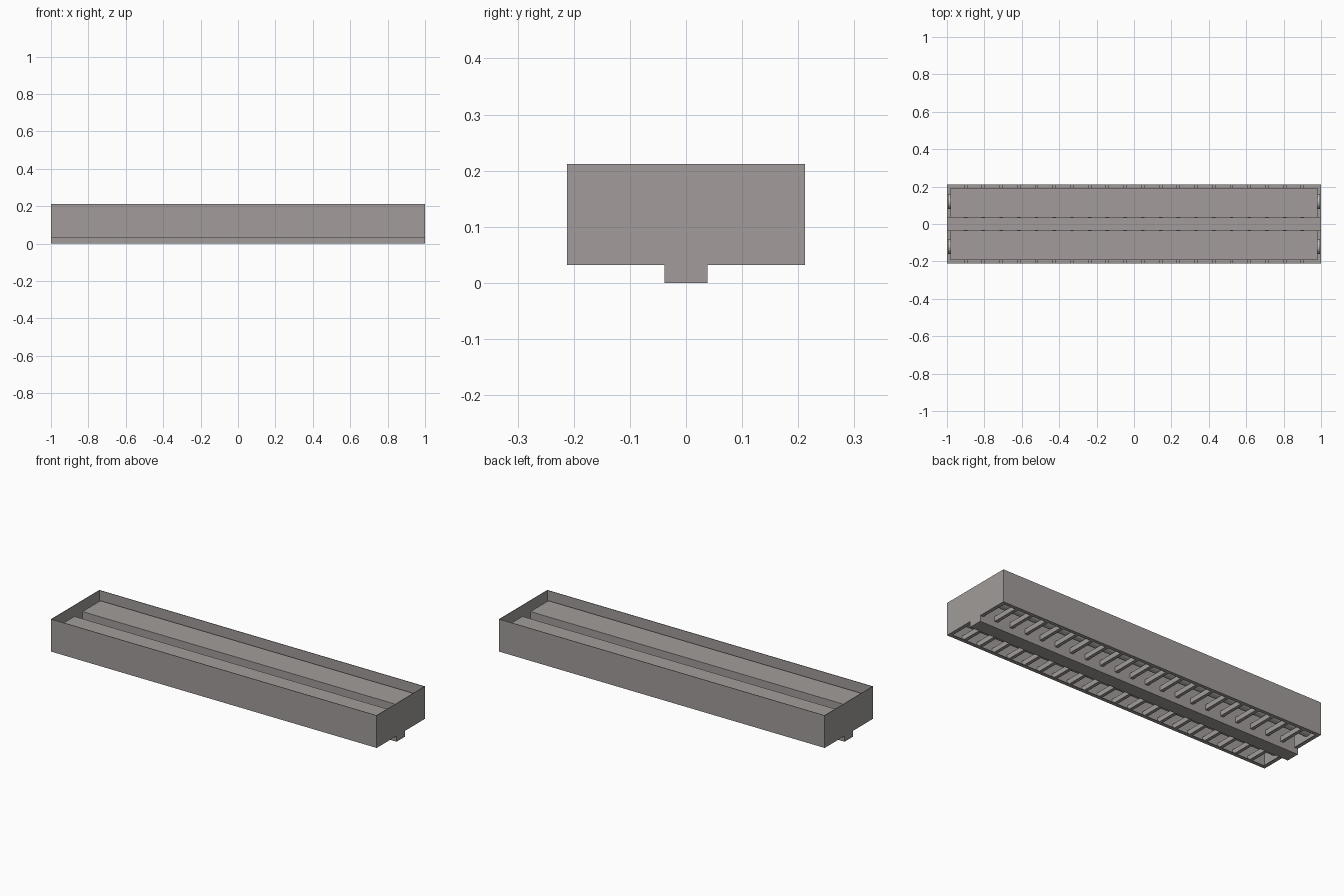
import bpy, math

if "Cube" in bpy.data.objects:
    bpy.data.objects.remove(bpy.data.objects["Cube"])


def material(name, rgb):
    m = bpy.data.materials.new(name)
    m.diffuse_color = (*rgb, 1)
    m.use_nodes = True
    m.node_tree.nodes["Principled BSDF"].inputs["Base Color"].default_value = m.diffuse_color
    return m


GREY = material("warm_grey_metal", (0.36, 0.335, 0.325))
PALE = material("pale_tube_grey", (0.56, 0.55, 0.54))


def box(name, x0, x1, y0, y1, z0, z1, mat=GREY):
    bpy.ops.mesh.primitive_cube_add(
        size=1, location=((x0 + x1) / 2, (y0 + y1) / 2, (z0 + z1) / 2))
    o = bpy.context.object
    o.name = name
    o.scale = (x1 - x0, y1 - y0, z1 - z0)
    bpy.ops.object.transform_apply(location=False, rotation=False, scale=True)
    o.data.materials.append(mat)
    return o


def side_box(name, s, x0, x1, y0, y1, z0, z1):
    # box on the +y side, or its mirror image when s is -1
    a, b = sorted((s * y0, s * y1))
    return box(name, x0, x1, a, b, z0, z1)


T = 0.003               # sheet thickness
W, TOP, BASE = 0.212, 0.212, 0.032
CH = 0.038              # half width of the centre channel
SHELF = 0.165           # height of the reflector panels

# centre channel floor
box("channel_floor", -1, 1, -CH, CH, 0, T)

for s, side in ((-1, "front"), (1, "back")):
    # thin outer housing wall
    side_box(side + "_wall", s, -1, 1, W - T, W, BASE, TOP)
    # bottom border flange
    side_box(side + "_flange", s, -1, 1, 0.193, W - T, BASE, BASE + T)
    # channel side, lower lip and upper web
    side_box(side + "_channel_lip", s, -1, 1, CH - T, CH, T, BASE + T)
    side_box(side + "_channel_web", s, -0.98, 0.98, CH - T, CH, BASE + T, SHELF)
    # reflector panel
    side_box(side + "_reflector", s, -0.98, 0.98, CH - T, 0.193, SHELF - T, SHELF)

    # louvre fins across the opening, poking slightly through the channel side
    for i in range(20):
        x = -0.9 + i * 1.8 / 19
        side_box(f"{side}_louvre_{i}", s, x - 0.009, x + 0.009,
                 CH - 0.006, W - T, BASE + 0.001, BASE + 0.028)

    # lamp tube
    bpy.ops.mesh.primitive_cylinder_add(
        vertices=32, radius=0.04, depth=1.99,
        location=(0, s * 0.12, 0.105), rotation=(0, math.pi / 2, 0))
    tube = bpy.context.object
    tube.name = side + "_tube"
    tube.data.materials.append(PALE)
    bpy.ops.object.shade_smooth_by_angle(angle=math.radians(40))

# end walls, end flanges and channel end plates
for s, end in ((-1, "left"), (1, "right")):
    a, b = sorted((s * (1 - T), s * 1))
    box(end + "_end_wall", a, b, -W, W, BASE, TOP)
    box(end + "_channel_end", a, b, -CH, CH, 0, BASE)
    a, b = sorted((s * 0.98, s * (1 - T)))
    for t in (-1, 1):
        side_box(end + "_end_flange", t, a, b, CH, 0.193, BASE, BASE + T)
